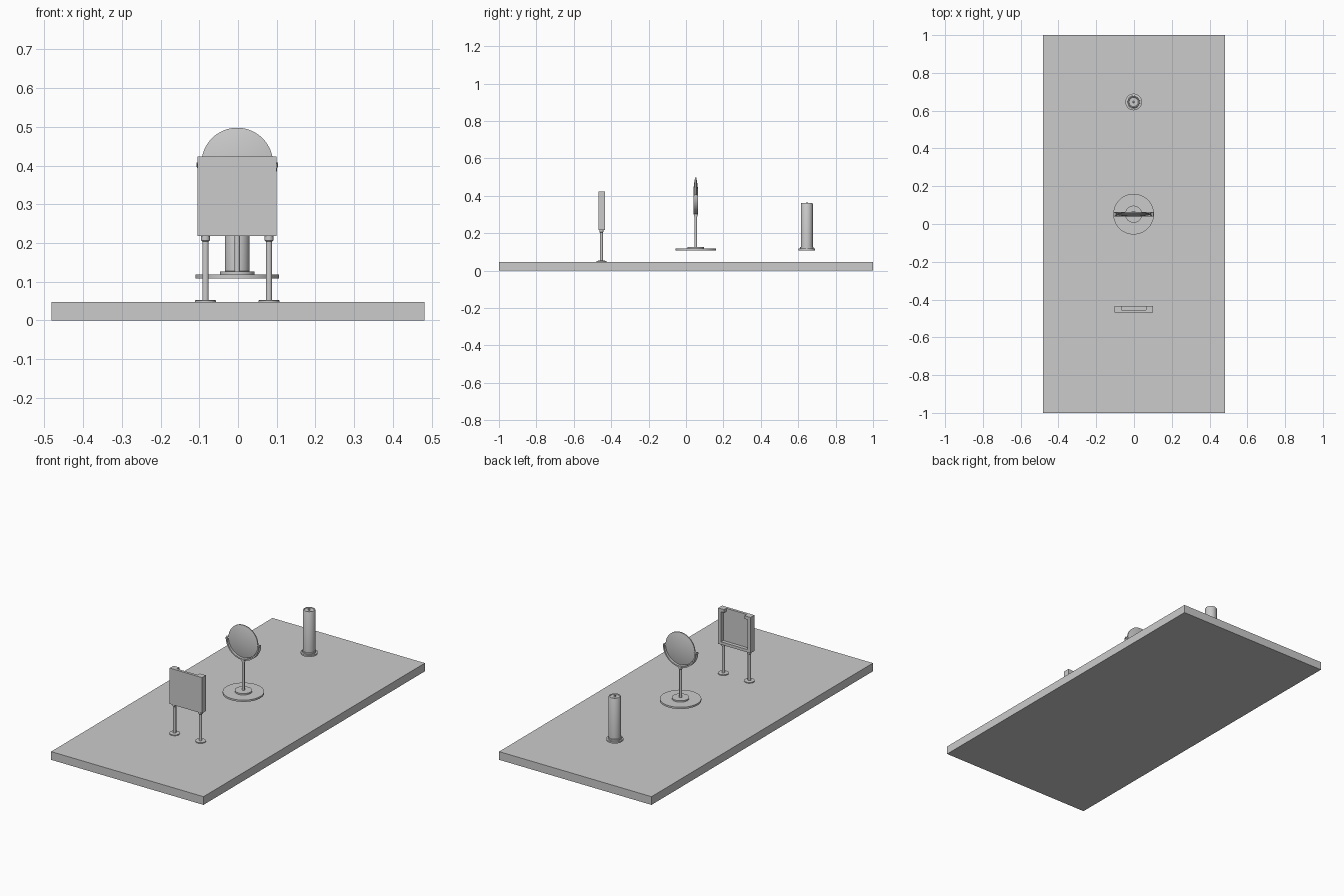
import bpy, bmesh
from math import sin, cos, pi, radians, sqrt
from mathutils import Matrix

if "Cube" in bpy.data.objects:
    bpy.data.objects.remove(bpy.data.objects["Cube"])

CX = -0.002   # shared optical axis in x


def finish(name, bm, smooth=True):
    bmesh.ops.recalc_face_normals(bm, faces=bm.faces)
    me = bpy.data.meshes.new(name)
    bm.to_mesh(me)
    bm.free()
    ob = bpy.data.objects.new(name, me)
    bpy.context.collection.objects.link(ob)
    if smooth:
        bpy.ops.object.select_all(action='DESELECT')
        ob.select_set(True)
        bpy.context.view_layer.objects.active = ob
        bpy.ops.object.shade_smooth_by_angle(angle=radians(35))
    return ob


def box(name, x0, x1, y0, y1, z0, z1):
    bm = bmesh.new()
    m = Matrix.Translation(((x0 + x1) / 2, (y0 + y1) / 2, (z0 + z1) / 2))
    m = m @ Matrix.Diagonal((x1 - x0, y1 - y0, z1 - z0, 1))
    bmesh.ops.create_cube(bm, size=1, matrix=m)
    return finish(name, bm, False)


def lathe(name, profile, loc, rot=None, n=48):
    """Spin an (r, z) profile around z, then rotate and move it."""
    bm = bmesh.new()
    vs = [bm.verts.new((r, 0, z)) for r, z in profile]
    es = [bm.edges.new(p) for p in zip(vs, vs[1:])]
    bmesh.ops.spin(bm, geom=vs + es, cent=(0, 0, 0), axis=(0, 0, 1),
                   angle=2 * pi, steps=n, use_merge=True)
    bmesh.ops.remove_doubles(bm, verts=bm.verts, dist=1e-5)
    m = Matrix.Translation(loc)
    bm.transform(m @ rot if rot else m)
    return finish(name, bm)


# Bench board
box("bench_board", -0.482, 0.482, -1, 1, 0, 0.047)

# Screen: thin front plate, rear rails and thick upper corner clips
SX, Y0, YM, Y1 = 0.102, -0.469, -0.454, -0.434
Z0, Z1 = 0.218, 0.423
box("screen_plate", CX - SX, CX + SX, Y0, YM, Z0, Z1)
for s, side in ((-1, "left"), (1, "right")):
    def rear(name, a, b, z0, z1):
        xa, xb = sorted((CX + s * a, CX + s * b))
        box(f"{side}_{name}", xa, xb, YM, Y1, z0, z1)
    rear("screen_rail", SX - 0.018, SX, Z0, Z1)
    rear("screen_clip", SX - 0.037, SX - 0.018, Z1 - 0.018, Z1)
    # Leg with foot disc and collar
    lathe(f"{side}_screen_leg",
          [(0, 0.047), (0.0275, 0.047), (0.0275, 0.052), (0.0083, 0.053),
           (0.0083, 0.204), (0.0115, 0.207), (0.0115, Z0), (0, Z0)],
          (CX + s * 0.082, -0.452, 0), n=32)
box("screen_bottom_rail", CX - SX + 0.018, CX + SX - 0.018, YM, Y1, Z0, Z0 + 0.016)

# Lens stand: wide disc, small disc, stem and collar
LY, LZ = 0.052, 0.405
lathe("lens_stand",
      [(0, 0.108), (0.1075, 0.108), (0.1075, 0.118), (0.045, 0.118),
       (0.045, 0.126), (0.0072, 0.126), (0.0072, 0.288), (0.010, 0.290),
       (0.010, 0.304), (0, 0.304)], (CX, LY, 0), n=64)

# Biconvex lens, axis along y
R, T, E = 0.0925, 0.010, 0.003
front = [(R * t / 8, E + T * (1 - (t / 8) ** 2)) for t in range(9)]
prof = front + [(r, -z) for r, z in reversed(front)]
lathe("lens", prof, (CX, LY, LZ), Matrix.Rotation(pi / 2, 4, 'X'), 64)

# Half-ring fork below the lens
bm = bmesh.new()
rings = []
for i in range(33):
    a = pi + pi * i / 32
    rings.append([bm.verts.new((CX + r * cos(a), LY + y, LZ + r * sin(a)))
                  for r, y in ((0.096, -0.012), (0.104, -0.012),
                               (0.104, 0.012), (0.096, 0.012))])
for a, b in zip(rings, rings[1:]):
    for k in range(4):
        j = (k + 1) % 4
        bm.faces.new((a[k], a[j], b[j], b[k]))
bm.faces.new(rings[0])
bm.faces.new(rings[-1])
finish("lens_fork", bm)

# Pivot pins joining lens and fork
for s, side in ((-1, "left"), (1, "right")):
    lathe(f"{side}_pivot_pin",
          [(0, 0.088), (0.006, 0.088), (0.006, 0.1055), (0, 0.1055)],
          (CX, LY, LZ - 0.003), Matrix.Rotation(s * pi / 2, 4, 'Y'), 24)

# Candle lamp: tray, holder ring, body with dished top, wick
CY = 0.646
lathe("candle",
      [(0, 0.108), (0.044, 0.108), (0.044, 0.117), (0.036, 0.118),
       (0.036, 0.126), (0.032, 0.127), (0.032, 0.356), (0.030, 0.360),
       (0.026, 0.360), (0.024, 0.357), (0, 0.356)], (CX, CY, 0))
lathe("wick", [(0, 0.355), (0.005, 0.355), (0.005, 0.363), (0.003, 0.365), (0, 0.365)],
      (CX, CY, 0), n=16)
